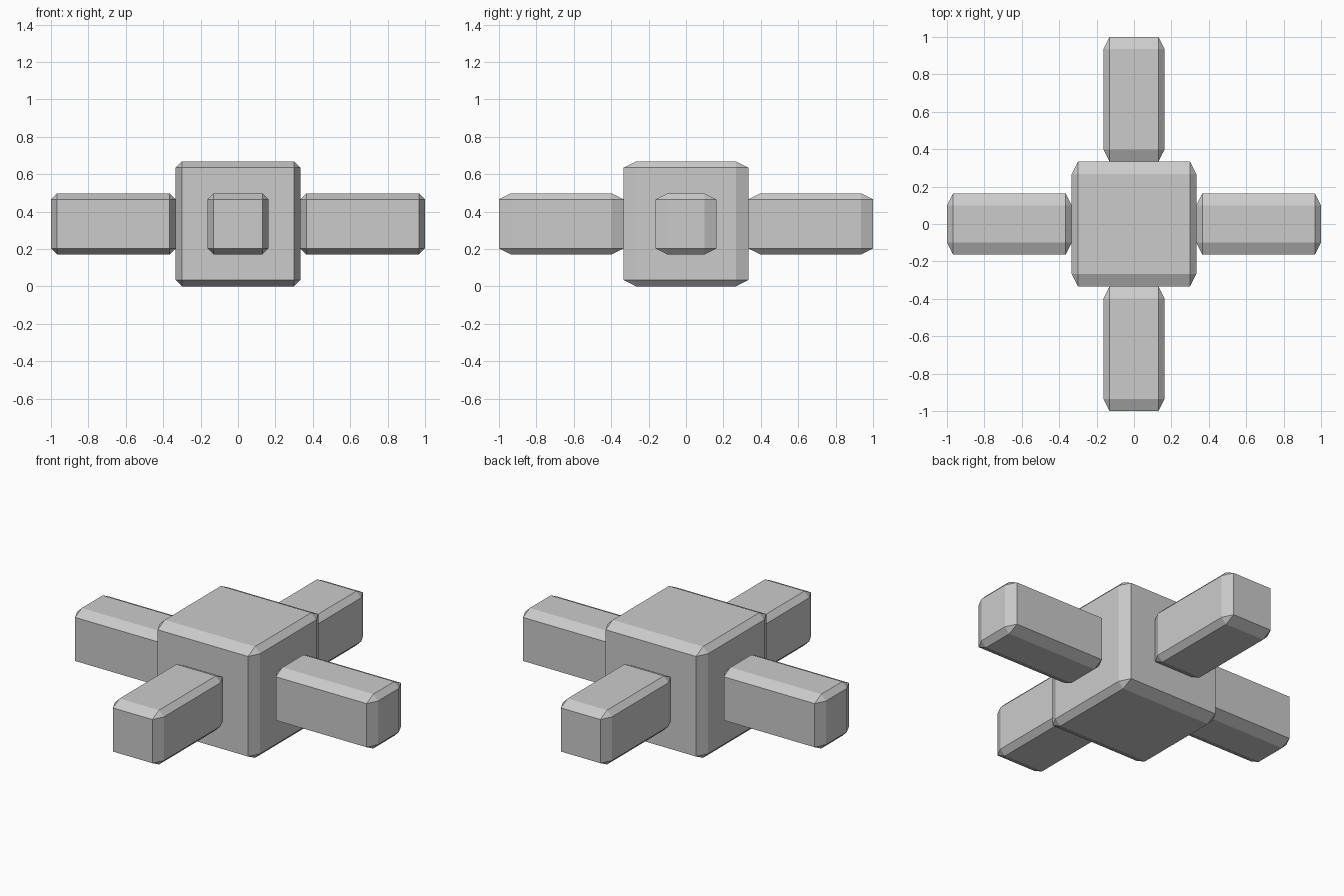
import bpy, bmesh
from mathutils import Vector

if "Cube" in bpy.data.objects:
    bpy.data.objects.remove(bpy.data.objects["Cube"])

CHAMFER = 0.032   # chamfer along x and z
STRETCH = 2.0     # chamfer is this much wider along y
MID_Z = 0.334


def chamfered_box(name, centre, size, chamfer):
    # Bevel a box squashed along y, then stretch it back for the wide y chamfer
    bm = bmesh.new()
    bmesh.ops.create_cube(bm, size=1.0)
    bmesh.ops.scale(bm, vec=(size[0], size[1] / STRETCH, size[2]), verts=bm.verts)
    bmesh.ops.bevel(bm, geom=bm.edges[:], offset=chamfer, offset_type='OFFSET',
                    segments=1, affect='EDGES', clamp_overlap=True)
    bmesh.ops.scale(bm, vec=(1, STRETCH, 1), verts=bm.verts)
    bmesh.ops.recalc_face_normals(bm, faces=bm.faces)
    mesh = bpy.data.meshes.new(name)
    bm.to_mesh(mesh)
    bm.free()
    obj = bpy.data.objects.new(name, mesh)
    obj.location = Vector(centre)
    bpy.context.collection.objects.link(obj)
    return obj


# Central block
chamfered_box("centre_block", (0, 0, MID_Z), (0.667, 0.667, 0.668), 0.0335)

# Four arms touching the block faces
WIDTH, LENGTH, OFFSET = 0.326, 0.667, 0.6667
for side, sign in (("left", -1), ("right", 1)):
    chamfered_box(side + "_arm", (sign * OFFSET, 0, MID_Z), (LENGTH, WIDTH, WIDTH), CHAMFER)
for side, sign in (("front", -1), ("back", 1)):
    chamfered_box(side + "_arm", (0, sign * OFFSET, MID_Z), (WIDTH, LENGTH, WIDTH), CHAMFER)
